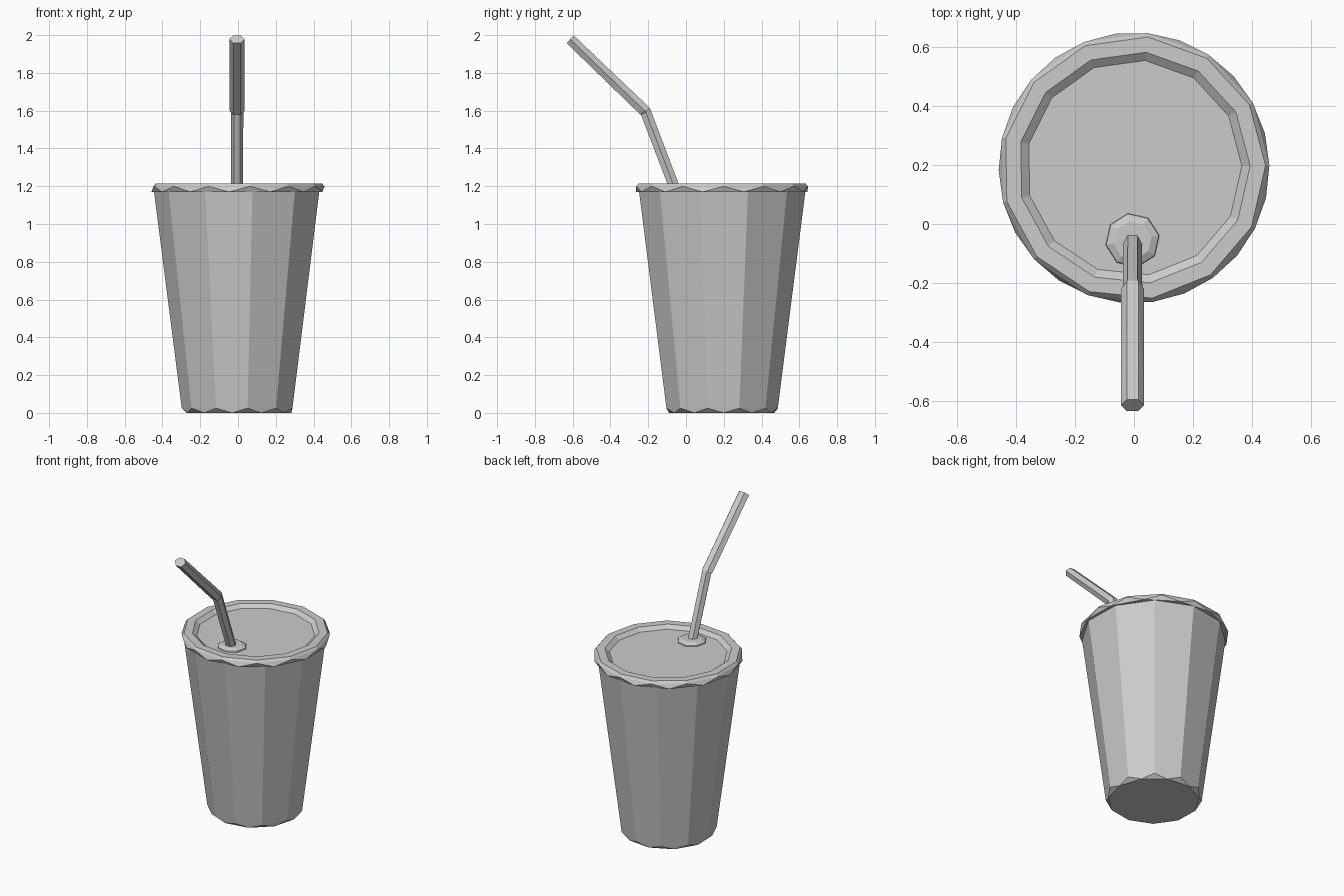
import bpy, bmesh, math
from mathutils import Vector

if "Cube" in bpy.data.objects:
    bpy.data.objects.remove(bpy.data.objects["Cube"])


def loft(name, rings, cap_start=True, cap_end=True):
    """Skin a list of equal-sized point rings; each strip may be twisted."""
    bm = bmesh.new()
    vs = [[bm.verts.new(p) for p in r] for r in rings]
    n = len(vs[0])
    for a, b in zip(vs, vs[1:]):
        for i in range(n):
            j = (i + 1) % n
            bm.faces.new((a[i], a[j], b[i]))
            bm.faces.new((a[j], b[j], b[i]))
    if cap_start:
        bm.faces.new(vs[0][::-1])
    if cap_end:
        bm.faces.new(vs[-1])
    bmesh.ops.recalc_face_normals(bm, faces=bm.faces)
    # merge coplanar triangles back into clean flat facets
    bmesh.ops.dissolve_limit(bm, angle_limit=0.01, verts=bm.verts, edges=bm.edges)
    me = bpy.data.meshes.new(name)
    bm.to_mesh(me)
    bm.free()
    ob = bpy.data.objects.new(name, me)
    bpy.context.collection.objects.link(ob)
    return ob


def ring(n, r, z, phase=0.0, c=(0.0, 0.19)):
    """Horizontal n-sided ring; phase is in degrees."""
    return [Vector((c[0] + r * math.cos(math.radians(phase) + math.tau * i / n),
                    c[1] + r * math.sin(math.radians(phase) + math.tau * i / n), z))
            for i in range(n)]


def tube_ring(c, u, rx, ru, n=6):
    """Ring across the straw: rx along x, ru along direction u."""
    return [Vector(c) + Vector((rx * math.cos(math.tau * i / n), 0, 0))
            + Vector(u).normalized() * (ru * math.sin(math.tau * i / n)) for i in range(n)]


# Tapered cup with zigzag foot edge
half = 180 / 11
loft("cup", [ring(11, 0.282, 0.0, 18 - half),
             ring(11, 0.298, 0.025, 18),
             ring(11, 0.446, 1.18, 18)])

# Lid with faceted skirt and recessed top
half = 180 / 13
loft("lid", [ring(13, 0.435, 1.17, 1 - half),
             ring(13, 0.458, 1.17, 1 - half),
             ring(13, 0.458, 1.2, 1),
             ring(13, 0.445, 1.215, 1),
             ring(13, 0.393, 1.215, 1),
             ring(13, 0.365, 1.193, 1)])

# Raised collar around the straw hole
hub = (-0.005, -0.055)
loft("straw_collar", [ring(8, 0.095, 1.185, 10, hub),
                      ring(8, 0.09, 1.2, 10, hub),
                      ring(8, 0.065, 1.212, 10, hub)])

# Bent straw, upper part slightly wider
loft("straw", [tube_ring((-0.005, -0.06, 1.19), (0, 0.93, 0.37), 0.032, 0.032),
               tube_ring((-0.005, -0.213, 1.592), (0, 0.88, 0.47), 0.033, 0.033),
               tube_ring((-0.005, -0.22, 1.6), (0, 0.85, 0.53), 0.039, 0.036),
               tube_ring((-0.005, -0.613, 1.978), (0, 0.69, 0.72), 0.039, 0.032)])
